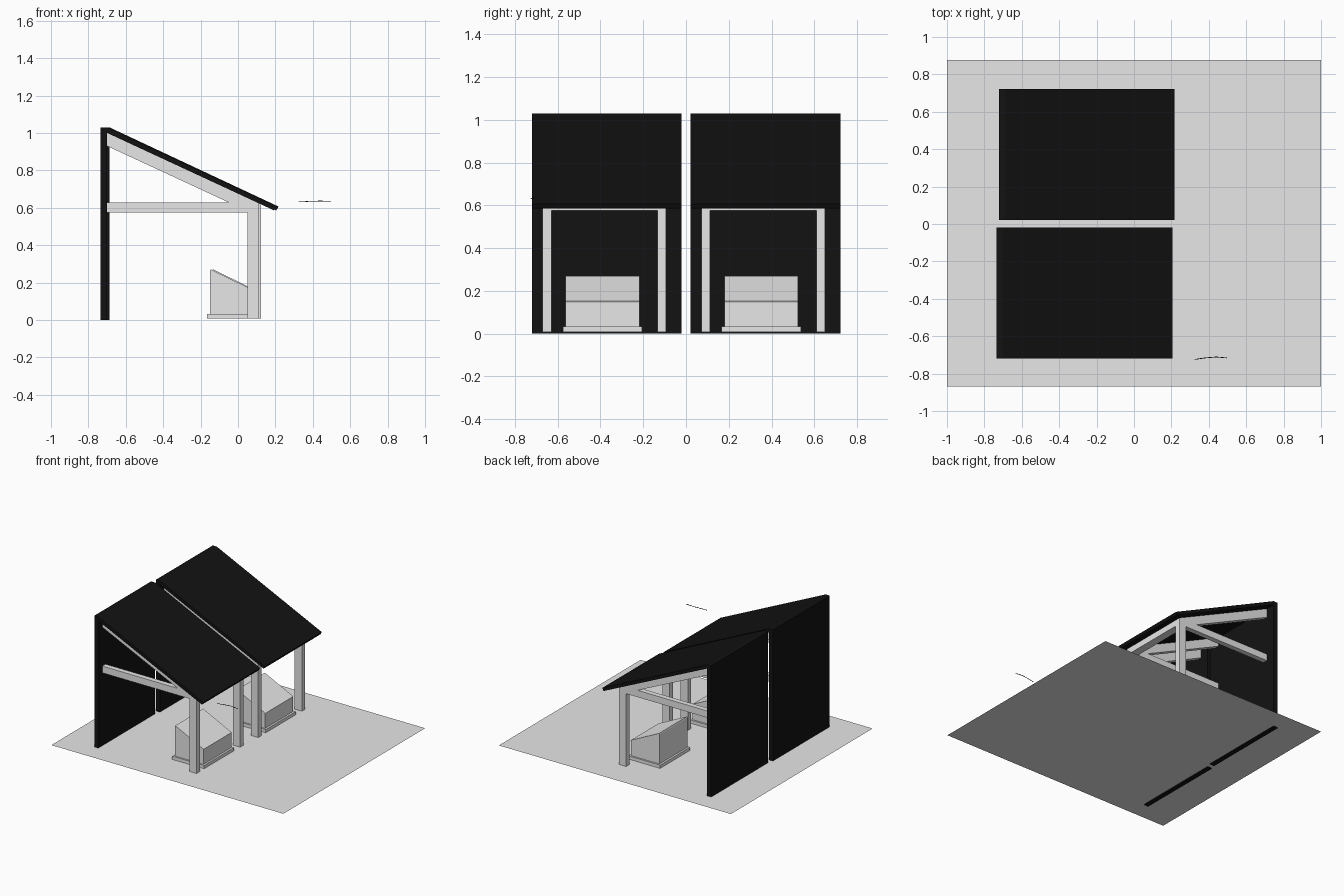
import bpy
import bmesh

cube = bpy.data.objects.get("Cube")
if cube:
    bpy.data.objects.remove(cube, do_unlink=True)


def material(name, value):
    m = bpy.data.materials.new(name)
    m.use_nodes = True
    color = (value, value, value, 1)
    m.diffuse_color = color
    m.node_tree.nodes["Principled BSDF"].inputs["Base Color"].default_value = color
    return m


grey = material("light grey", 0.8)
black = material("black", 0.006)


def prism(name, profile, y0, y1, mat):
    """Extrude an x-z profile from y0 to y1."""
    bm = bmesh.new()
    face = bm.faces.new([bm.verts.new((x, y0, z)) for x, z in profile])
    if y1 != y0:
        ext = bmesh.ops.extrude_face_region(bm, geom=[face])
        verts = [v for v in ext["geom"] if isinstance(v, bmesh.types.BMVert)]
        bmesh.ops.translate(bm, vec=(0, y1 - y0, 0), verts=verts)
    bmesh.ops.recalc_face_normals(bm, faces=bm.faces)
    mesh = bpy.data.meshes.new(name)
    bm.to_mesh(mesh)
    bm.free()
    mesh.materials.append(mat)
    obj = bpy.data.objects.new(name, mesh)
    bpy.context.collection.objects.link(obj)
    return obj


def box(name, x0, x1, y0, y1, z0, z1, mat):
    return prism(name, [(x0, z0), (x1, z0), (x1, z1), (x0, z1)], y0, y1, mat)


FLOOR = 0.008
WALL, POST_BACK, POST_FRONT, EAVE = -0.70, 0.05, 0.112, 0.205


def roof_under(x):
    return 1.0 - 0.464 * (x - WALL)


def shelter(label, dx, y):
    """One lean-to shelter whose lowest y edge is at y."""
    def at(points):
        return [(x + dx, z) for x, z in points]

    # Back wall and sloping roof
    prism("back_wall_" + label, at([(-0.735, 0), (WALL, 0), (WALL, 1.03), (-0.735, 1.03)]),
          y, y + 0.70, black)
    prism("roof_" + label, at([(WALL, 1.0), (EAVE - 0.012, roof_under(EAVE - 0.012)),
                               (EAVE, roof_under(EAVE) + 0.026), (WALL, 1.03)]),
          y, y + 0.70, black)

    # Timber frame on each side
    for side, offset in (("right", 0.05), ("left", 0.587)):
        a, b = y + offset, y + offset + 0.04
        tag = side + "_" + label
        prism("post_" + tag, at([(POST_BACK, FLOOR), (POST_FRONT, FLOOR),
                                 (POST_FRONT, roof_under(POST_FRONT)),
                                 (POST_BACK, roof_under(POST_BACK))]), a, b, grey)
        prism("rafter_" + tag, at([(WALL, 0.93), (POST_BACK, roof_under(POST_BACK) - 0.07),
                                   (POST_BACK, roof_under(POST_BACK)), (WALL, 1.0)]),
              a, b, grey)
        box("tie_beam_" + tag, WALL + dx, POST_BACK + dx, a, b, 0.575, 0.628, grey)
    box("cross_beam_" + label, POST_BACK + dx, POST_FRONT + dx,
        y + 0.09, y + 0.587, 0.575, 0.623, grey)

    # Bin with a slanted lid on a plinth
    box("bin_plinth_" + label, -0.165 + dx, 0.11 + dx, y + 0.145, y + 0.515, FLOOR, 0.033, grey)
    prism("bin_body_" + label, at([(-0.15, 0.033), (0.095, 0.033), (0.095, 0.147), (-0.15, 0.264)]),
          y + 0.157, y + 0.502, grey)
    prism("bin_lid_" + label, at([(-0.15, 0.264), (0.095, 0.147), (0.098, 0.152), (-0.147, 0.271)]),
          y + 0.157, y + 0.502, grey)


shelter("right", 0, -0.72)
shelter("left", 0.012, 0.022)

# Ground sheet
bpy.ops.mesh.primitive_plane_add(size=1, location=(0, 0.003, FLOOR))
ground = bpy.context.object
ground.name = "ground"
ground.scale = (2, 1.745, 1)
ground.data.materials.append(grey)

# Thin floating wire
curve = bpy.data.curves.new("wire", "CURVE")
curve.dimensions = "3D"
curve.bevel_depth = 0.002
curve.bevel_resolution = 1
spline = curve.splines.new("POLY")
path = [(0.325, -0.724, 0.631), (0.38, -0.716, 0.634), (0.44, -0.711, 0.636), (0.498, -0.716, 0.634)]
spline.points.add(len(path) - 1)
for point, co in zip(spline.points, path):
    point.co = (*co, 1)
curve.materials.append(black)
bpy.context.collection.objects.link(bpy.data.objects.new("wire", curve))
